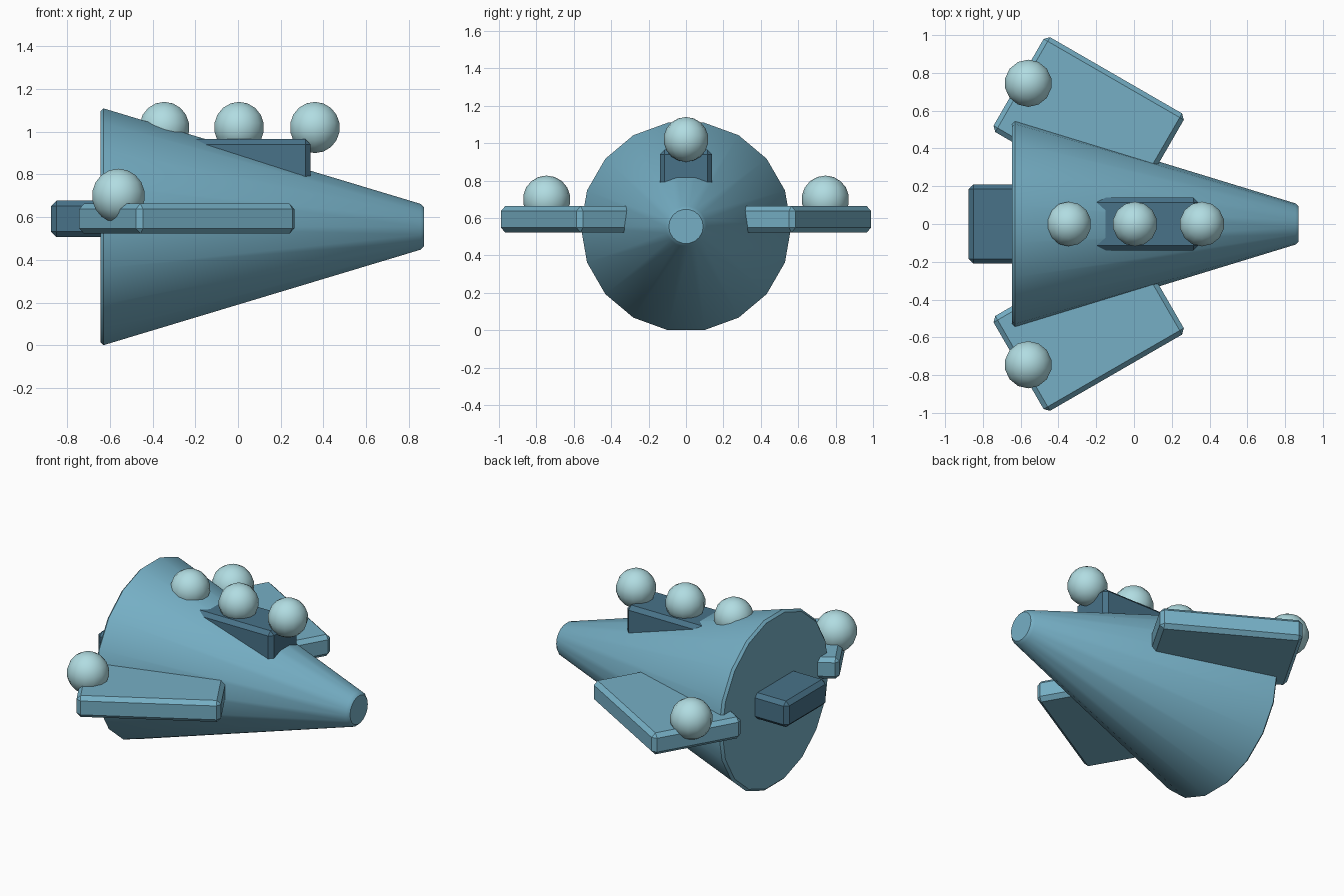
import bpy, bmesh
from math import radians, cos, sin, pi
from mathutils import Matrix

default = bpy.data.objects.get("Cube")
if default:
    bpy.data.objects.remove(default, do_unlink=True)


def material(name, rgb):
    mat = bpy.data.materials.new(name)
    mat.use_nodes = True
    color = (*rgb, 1.0)
    mat.diffuse_color = color
    mat.node_tree.nodes["Principled BSDF"].inputs["Base Color"].default_value = color
    return mat


BODY = material("sky_blue", (0.18, 0.43, 0.56))
DARK = material("slate_blue", (0.065, 0.17, 0.25))
PALE = material("pale_aqua", (0.44, 0.72, 0.76))
AXIS_Z = 0.555


def finish(name, bm, mat, smooth=False):
    bmesh.ops.recalc_face_normals(bm, faces=bm.faces)
    mesh = bpy.data.meshes.new(name)
    bm.to_mesh(mesh)
    bm.free()
    obj = bpy.data.objects.new(name, mesh)
    bpy.context.collection.objects.link(obj)
    mesh.materials.append(mat)
    if smooth:
        bpy.ops.object.select_all(action='DESELECT')
        obj.select_set(True)
        bpy.context.view_layer.objects.active = obj
        bpy.ops.object.shade_smooth_by_angle(angle=radians(30))
    return obj


def box(name, center, size, mat, turn=0.0, bevel=0.025):
    bm = bmesh.new()
    bmesh.ops.create_cube(bm, size=1.0)
    bmesh.ops.scale(bm, vec=size, verts=bm.verts)
    bmesh.ops.bevel(bm, geom=bm.edges[:], offset=bevel, segments=1, affect='EDGES')
    matrix = Matrix.Translation(center) @ Matrix.Rotation(turn, 4, 'Z')
    bmesh.ops.transform(bm, matrix=matrix, verts=bm.verts)
    return finish(name, bm, mat)


def ball(name, center, radius):
    bm = bmesh.new()
    bmesh.ops.create_uvsphere(bm, u_segments=14, v_segments=9, radius=radius)
    bmesh.ops.translate(bm, vec=center, verts=bm.verts)
    return finish(name, bm, PALE, smooth=True)


# Conical hull turned about the x axis, with chamfered rims
bm = bmesh.new()
SIDES = 18
profile = [(-0.645, 0.548), (-0.63, 0.563), (0.855, 0.109), (0.872, 0.092)]
rings = []
for x, r in profile:
    angles = [2 * pi * i / SIDES for i in range(SIDES)]
    rings.append([bm.verts.new((x, r * cos(a), AXIS_Z + r * sin(a))) for a in angles])
for a, b in zip(rings, rings[1:]):
    for i in range(SIDES):
        j = (i + 1) % SIDES
        bm.faces.new((a[i], a[j], b[j], b[i]))
bm.faces.new(rings[0])
bm.faces.new(rings[-1])
finish("hull", bm, BODY, smooth=True)

# Rear engine block and cabin on top of the hull
box("engine_block", (-0.725, 0, 0.592), (0.30, 0.42, 0.17), DARK)
box("cabin", (0.06, 0, 0.835), (0.56, 0.28, 0.26), DARK)

# Swept wings, each with a ball near the rear tip
for side, y in (("left", 1), ("right", -1)):
    box(side + "_wing", (-0.24, y * 0.536, 0.593), (0.857, 0.58, 0.14),
        BODY, turn=radians(-30 * y))
    ball(side + "_wing_ball", (-0.56, y * 0.745, 0.70), 0.127)

# Row of balls along the top
for name, x in (("rear", -0.345), ("middle", 0.005), ("front", 0.36)):
    ball(name + "_top_ball", (x, 0, 1.02), 0.12)
